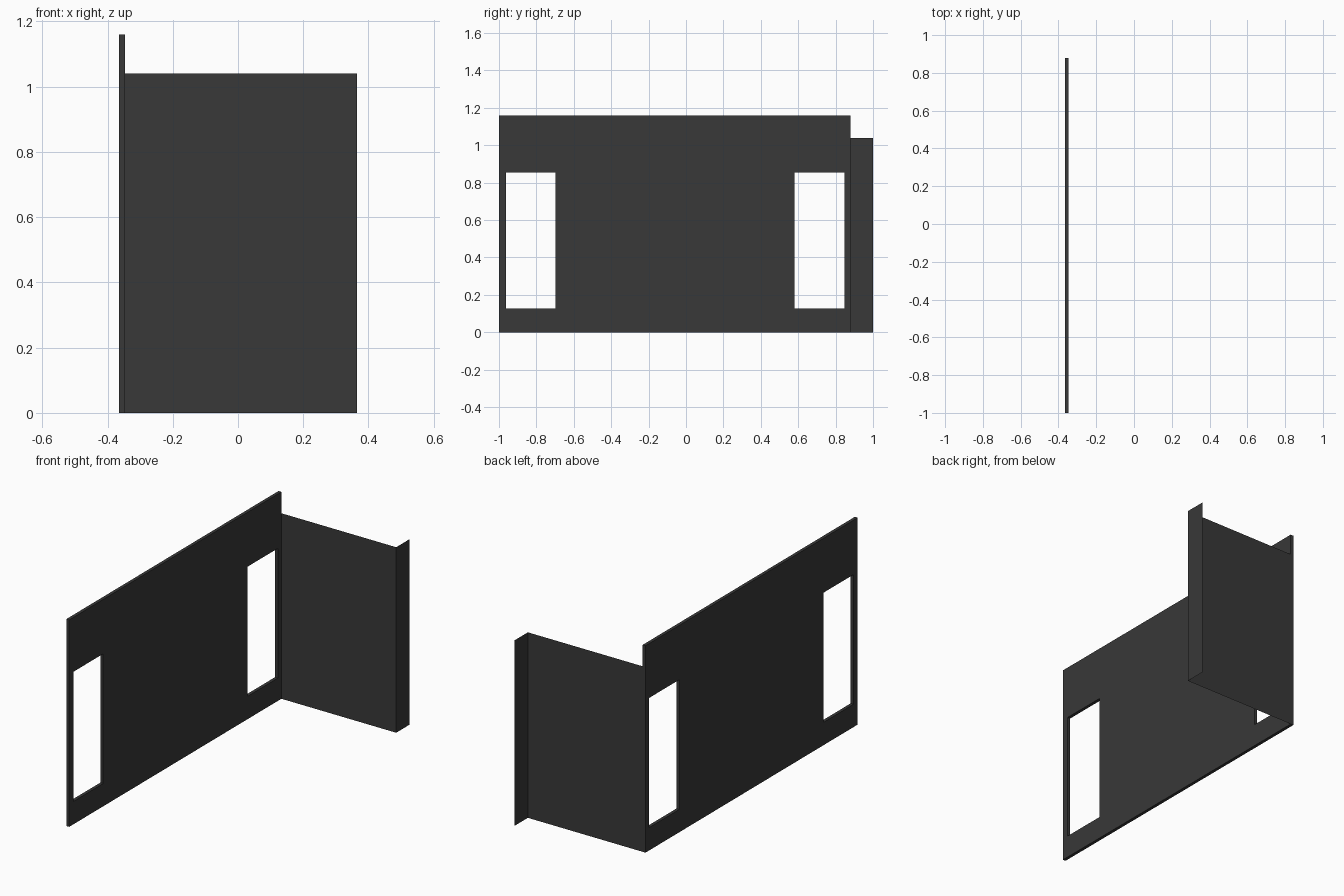
import bpy, bmesh

if "Cube" in bpy.data.objects:
    bpy.data.objects.remove(bpy.data.objects["Cube"])

dark = bpy.data.materials.new("dark_grey")
dark.diffuse_color = (0.04, 0.04, 0.04, 1)
dark.use_nodes = True
dark.node_tree.nodes["Principled BSDF"].inputs["Base Color"].default_value = dark.diffuse_color

X, T = 0.365, 0.018      # half width, wall thickness
CORNER = 0.88            # y of the folded screen


def make_object(name, bm):
    bmesh.ops.remove_doubles(bm, verts=bm.verts, dist=1e-5)
    mesh = bpy.data.meshes.new(name)
    bm.to_mesh(mesh)
    bm.free()
    mesh.materials.append(dark)
    obj = bpy.data.objects.new(name, mesh)
    bpy.context.collection.objects.link(obj)
    return obj


# Long wall: grid of panels on the mid plane, window cells left open
ys = [-1, -0.963, -0.699, 0.581, 0.848, CORNER]
zs = [0, 0.128, 0.855, 1.16]
bm = bmesh.new()
for i in range(len(ys) - 1):
    for j in range(len(zs) - 1):
        if j == 1 and i in (1, 3):
            continue
        corners = [(ys[i], zs[j]), (ys[i + 1], zs[j]),
                   (ys[i + 1], zs[j + 1]), (ys[i], zs[j + 1])]
        bm.faces.new([bm.verts.new((-X + T / 2, y, z)) for y, z in corners])
wall = make_object("window_wall", bm)
solid = wall.modifiers.new("thickness", 'SOLIDIFY')
solid.thickness = T
solid.offset = 0

# Paper-thin side screen with a short return flange
path = [(-X, CORNER), (X, CORNER), (X, 1.0)]
bm = bmesh.new()
for (x0, y0), (x1, y1) in zip(path, path[1:]):
    bm.faces.new([bm.verts.new(p) for p in
                  ((x0, y0, 0), (x1, y1, 0), (x1, y1, 1.04), (x0, y0, 1.04))])
make_object("side_screen", bm)
